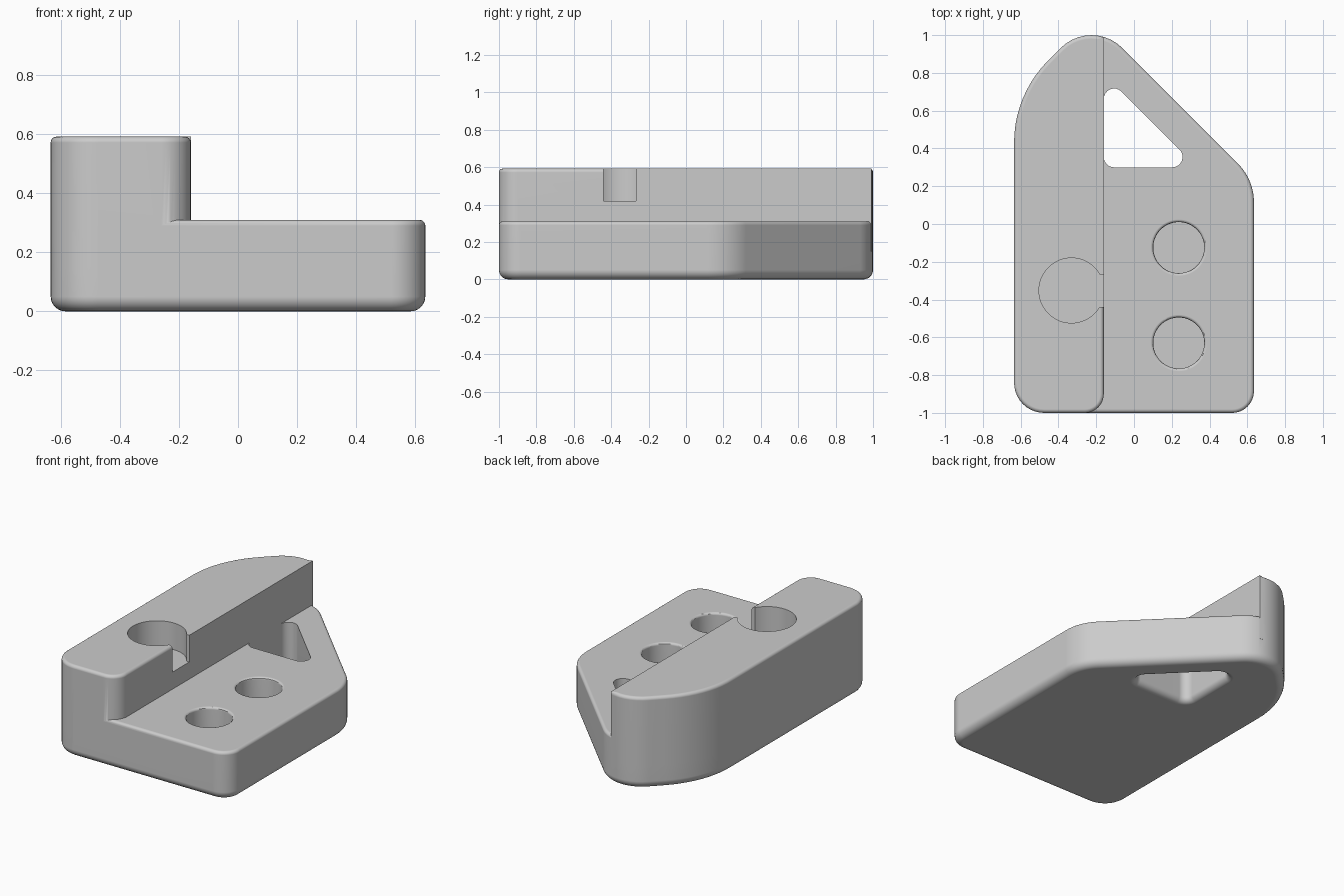
import bpy, bmesh, math
from mathutils import Vector

old = bpy.data.objects.get("Cube")
if old:
    bpy.data.objects.remove(old, do_unlink=True)

grey = bpy.data.materials.new("plain grey")
grey.use_nodes = True
GREY = (0.6, 0.6, 0.6, 1)
grey.diffuse_color = GREY
grey.node_tree.nodes["Principled BSDF"].inputs["Base Color"].default_value = GREY

WALL = -0.16      # inner face of the raised ridge
DECK = 0.31       # top of the low plate
TOP = 0.592       # top of the ridge
POCKET = 0.42     # floor of the round pocket and its slot


def rounded(corners, steps=10):
    """Outline from (x, y, radius) corners, counter-clockwise."""
    pts = []
    for i, (x, y, r) in enumerate(corners):
        p = Vector((x, y))
        a = (Vector(corners[i - 1][:2]) - p).normalized()
        b = (Vector(corners[(i + 1) % len(corners)][:2]) - p).normalized()
        half = a.angle(b) / 2
        centre = p + (a + b).normalized() * r / math.sin(half)
        start = p + a * r / math.tan(half) - centre
        sweep = math.pi - 2 * half
        for k in range(steps + 1):
            t = sweep * k / steps
            c, s = math.cos(t), math.sin(t)
            pts.append(centre + Vector((start.x * c - start.y * s, start.x * s + start.y * c)))
    return pts


def inset(pts, d, sharp=()):
    """Move an outline inward by d, leaving the sharp points in place."""
    out = []
    for i, p in enumerate(pts):
        e1 = (p - pts[i - 1]).normalized()
        e2 = (pts[(i + 1) % len(pts)] - p).normalized()
        n1, n2 = Vector((-e1.y, e1.x)), Vector((-e2.y, e2.x))
        out.append(p if i in sharp else p + (n1 + n2) * d / (1 + n1.dot(n2)))
    return out


def fillet(z, r, up, steps=6):
    """(height, inset) levels of a rounded edge ending at height z."""
    angles = [math.pi / 2 * k / steps for k in range(steps + 1)]
    rows = [(z + up * r * (math.sin(a) - 1), r * (1 - math.cos(a))) for a in angles]
    return rows if up > 0 else rows[::-1]


def solid(name, pts, levels, sharp=()):
    """Stack inset copies of an outline and skin them."""
    bm = bmesh.new()
    rings = [[bm.verts.new((p.x, p.y, z)) for p in inset(pts, d, sharp)] for z, d in levels]
    n = len(pts)
    for low, high in zip(rings, rings[1:]):
        for i in range(n):
            j = (i + 1) % n
            bm.faces.new((low[i], low[j], high[j], high[i]))
    bm.faces.new(rings[0][::-1])
    bm.faces.new(rings[-1])
    mesh = bpy.data.meshes.new(name)
    bm.to_mesh(mesh)
    bm.free()
    mesh.materials.append(grey)
    ob = bpy.data.objects.new(name, mesh)
    bpy.context.collection.objects.link(ob)
    return ob


def circle(x, y, r, n=64):
    return [Vector((x + r * math.cos(math.tau * k / n), y + r * math.sin(math.tau * k / n)))
            for k in range(n)]


def combine(body, other, operation):
    mod = body.modifiers.new(operation, 'BOOLEAN')
    mod.operation, mod.solver, mod.object = operation, 'EXACT', other
    bpy.ops.object.select_all(action='DESELECT')
    bpy.context.view_layer.objects.active = body
    body.select_set(True)
    bpy.ops.object.modifier_apply(modifier=mod.name)
    bpy.data.objects.remove(other, do_unlink=True)


# Low plate with a heavy lower and a light upper rounding
front_left, back, side = (-0.635, -1, 0.16), (-0.225, 1.095, 0.23), (-0.635, 0.685, 0.615)
plate = rounded([front_left, (0.635, -1, 0.115), (0.635, 0.235, 0.29), back, side])
body = solid("bracket_body", plate, fillet(0, 0.05, -1) + fillet(DECK, 0.02, 1))

# Raised ridge: the plate outline up to the wall, with a rounded front corner
corner = [p for p in rounded([front_left, (WALL, -1, 0.1), (WALL, 0.9, 0.1), (-0.635, 0.9, 0.1)])
          if p.y < -0.5]
wall = [Vector((WALL, -0.36)), Vector((WALL, -0.35)), Vector((WALL, 0.9906))]
rear = [p for p in plate if p.y > 0 and p.x < WALL - 0.005]
n = len(corner)
ridge = solid("ridge", corner + wall + rear, [(0.15, 0)] + fillet(TOP, 0.02, 1),
              sharp=(n + 1, n + 2))
combine(body, ridge, 'UNION')

# Triangular window through the plate, flared at the underside
window = rounded([(WALL, 0.3, 0.055), (0.335, 0.3, 0.055), (WALL, 0.795, 0.055)], 8)
flare = [(z, -d) for z, d in fillet(0.04, 0.04, 1)]
flare = [(0.04 - z, d) for z, d in flare][::-1]
flare = [(-0.05, -0.04)] + [(0.04 - 0.04 * math.sin(math.pi / 2 * k / 5),
                             -0.04 * (1 - math.cos(math.pi / 2 * k / 5)))
                            for k in range(5, -1, -1)] + [(0.4, 0)]
combine(body, solid("window_cutter", window, flare), 'DIFFERENCE')

# Two blind holes with softened rims
for y in (-0.125, -0.63):
    rim = [(DECK - 0.17, 0)] + [(DECK - 0.015 + 0.015 * math.sin(a), -0.015 * (1 - math.cos(a)))
                                for a in (0, math.pi / 6, math.pi / 3, math.pi / 2)]
    cutter = solid("hole_cutter", circle(0.237, y, 0.135), rim + [(0.4, -0.015)])
    combine(body, cutter, 'DIFFERENCE')

# Round pocket in the ridge and the slot opening it to the wall
combine(body, solid("pocket_cutter", circle(-0.331, -0.352, 0.172),
                    [(POCKET, 0), (0.7, 0)]), 'DIFFERENCE')
slot = [Vector(p) for p in ((-0.3, -0.44), (-0.1, -0.44), (-0.1, -0.267), (-0.3, -0.267))]
combine(body, solid("slot_cutter", slot, [(POCKET, 0), (0.7, 0)]), 'DIFFERENCE')

# Smooth rounded edges, flat large faces
bpy.ops.object.shade_smooth_by_angle(angle=math.radians(30))
normals = body.modifiers.new("flat_face_normals", 'WEIGHTED_NORMAL')
normals.keep_sharp = True
